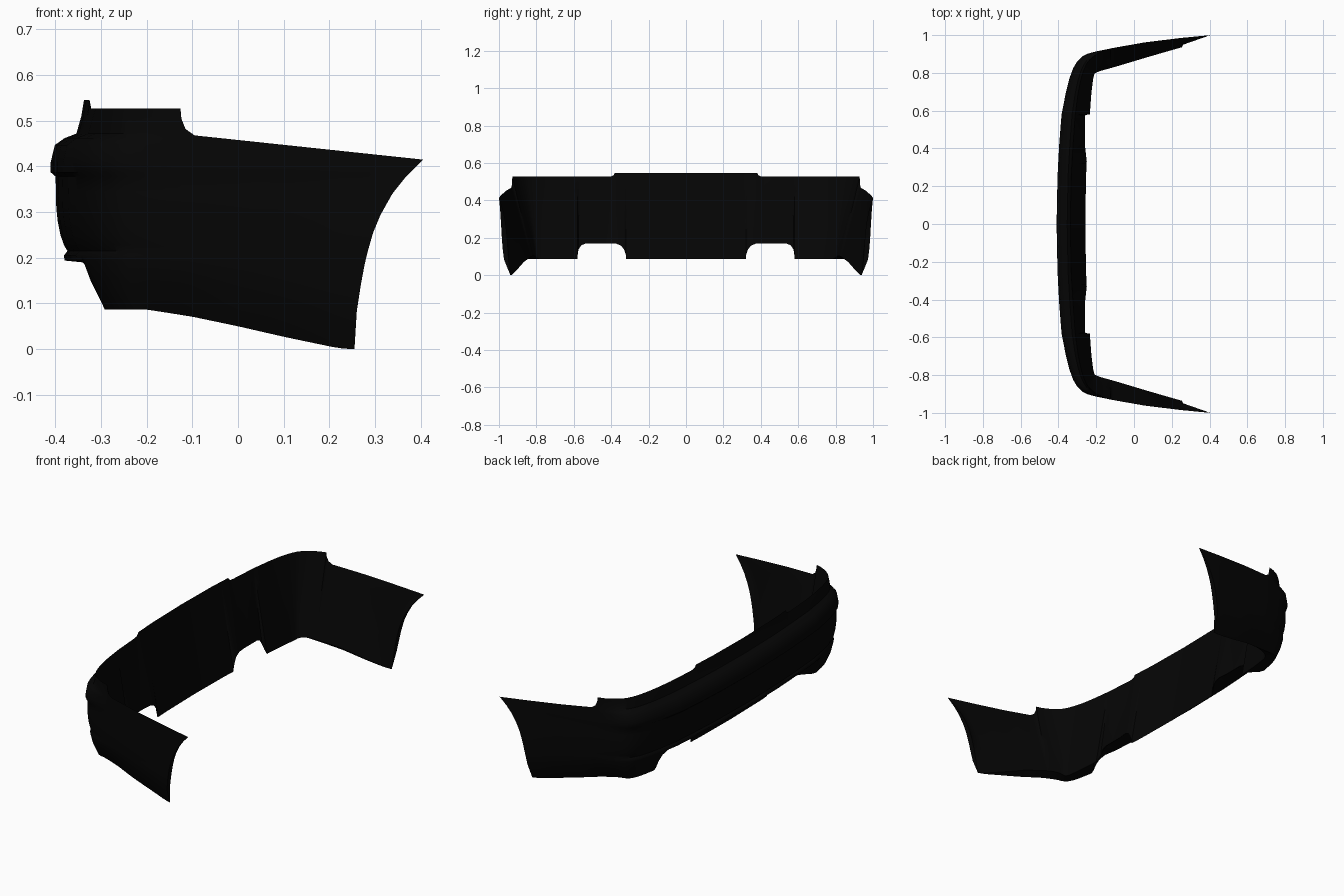
import bpy, bmesh, math

if "Cube" in bpy.data.objects:
    bpy.data.objects.remove(bpy.data.objects["Cube"])


def interp(x, pts, col=1, key=0):
    """Piecewise linear lookup in a list of rows sorted by the key column."""
    if x <= pts[0][key]:
        return pts[0][col]
    for a, b in zip(pts, pts[1:]):
        if x <= b[key]:
            t = (x - a[key]) / (b[key] - a[key])
            return a[col] + t * (b[col] - a[col])
    return pts[-1][col]


def smooth(x, lo, hi):
    t = min(1, max(0, (x - lo) / (hi - lo)))
    return t * t * (3 - 2 * t)


# plan outline: outer x, outer y, inner (bottom lip) x, inner y
PLAN = [(-.41, 0, -.258, 0), (-.405, .25, -.254, .25), (-.401, .33, -.25, .33),
        (-.396, .42, -.26, .42),
        (-.386, .55, -.26, .55), (-.3835, .578, -.26, .578), (-.383, .582, -.234, .58),
        (-.36, .70, -.226, .69),
        (-.342, .77, -.22, .74), (-.322, .825, -.215, .775), (-.30, .862, -.211, .79),
        (-.275, .887, -.208, .797), (-.25, .90, -.20, .802), (-.20, .914, -.175, .811),
        (-.10, .934, -.10, .832), (.06, .962, .06, .88), (.25, .985, .25, .935),
        (.405, 1.0, .405, .975)]
PLAN_TOP = [r for r in PLAN if not .3 < r[1] < .6]
# section, top to bottom: height, rear inset, side inset (0 outer .. 1 lip)
SECTION = [(.546, .48, 0), (.51, .44, 0), (.472, .37, 0), (.462, .2, 0), (.447, .06, 0),
           (.41, 0, 0), (.387, 0, 0), (.378, .07, .01), (.345, .075, .01), (.31, .08, .02),
           (.28, .1, .04), (.25, .14, .06), (.228, .19, .09), (.215, .24, .11),
           (.205, .19, .12), (.194, .2, .14), (.15, .29, .27), (.087, .52, .65),
           (.087, 1, 1)]
# recessed underside between the corners, replacing the last section rows
RECESS = [(.184, .84), (.09, .97), (.087, 1)]
# edge curves: top by y, top by x, tailpipe notch by y, lower edge drop by x, wheel arch by z
TOP_Y = [(.382, .546), (.388, .536), (.40, .529), (.42, .527)]
TOP_X = [(-.3, .6), (-.25, .527), (-.126, .527), (-.124, .505), (-.115, .482),
         (-.095, .468), (.405, .415)]
NOTCH = [(.32, 0), (.322, .11), (.33, .135), (.345, .157), (.375, .17), (.535, .17),
         (.56, .16), (.575, .138), (.58, .11), (.582, 0)]
DROP = [(-.22, 0), (-.1, .016), (0, .037), (.1, .06), (.22, .085), (.25, .087)]
ARCH = [(0, .255), (.06, .257), (.12, .265), (.2, .28), (.27, .30), (.33, .33),
        (.375, .365), (.415, .405)]
X0 = -.095

# stations along the half bumper, as outer plan positions
ys = [0, .08, .16, .25, .318, .32, .322, .33, .345, .375, .382, .388, .40, .42, .48, .535,
      .56, .575, .58, .582, .61, .64, .665, .69, .735, .77, .80, .825, .845, .862, .876, .887]
xs = [-.25, -.225, -.2, -.16, -.126, -.124, -.115, -.105, X0] + \
     [X0 + .5 * i / 14 for i in range(1, 15)]
stations = [(interp(y, PLAN, 0, 1), y) for y in ys] + [(x, interp(x, PLAN)) for x in xs]


def point(sx, sy, j):
    h, rear, side = SECTION[j]
    k = j - (len(SECTION) - 3)
    if k >= 0:
        c = smooth(sy, .60, .69)
        h = RECESS[k][0] + c * (h - RECESS[k][0])
        rear = RECESS[k][1] + c * (rear - RECESS[k][1])
    s = smooth(sx, -.33, -.13)
    # lower edge sweeps down towards the wheel, its inner lip a little higher
    low_x = sx if sx < X0 else X0 + (sx - X0) * .35 / .5
    if k == 1:
        side += .3 * min(1, max(0, low_x / .25))
    inset = rear + s * (side - rear)
    z = h
    if k == 2:
        z += .026 * s * min(1, max(0, 1 - low_x / .25))
    z -= interp(low_x, DROP) * min(1, max(0, (.36 - h) / .273))
    z = min(z, interp(sy, TOP_Y), interp(sx, TOP_X))
    if .32 <= sy <= .582:
        z = max(z, interp(sy, NOTCH))
    # side stations stretch to the curved wheel arch
    x, y = sx, sy
    if sx > X0:
        x = X0 + (sx - X0) * (interp(z, ARCH) - X0) / .5
        y = interp(x, PLAN)
    plan = PLAN if k >= 0 else PLAN_TOP
    ix, iy = interp(y, plan, 2, 1), interp(y, plan, 3, 1)
    return (x + inset * (ix - x), y + inset * (iy - y), z)


def inner_column(col, is_side):
    """Flat inner wall running straight from the top edge to the bottom lip."""
    top, low = col[0], col[-1]
    out = []
    for p in col:
        z = max(p[2], low[2])
        t = (top[2] - z) / (top[2] - low[2])
        x = p[0] if is_side else top[0] + t * (low[0] - top[0])
        out.append((x, top[1] + t * (low[1] - top[1]), z))
    out[-1] = low
    return out


def skin(bm, columns, flip=False):
    grid = [[bm.verts.new(p) for p in col] for col in columns]
    for a, b in zip(grid, grid[1:]):
        for j in range(len(a) - 1):
            f = (a[j], b[j], b[j + 1], a[j + 1])
            bm.faces.new(f[::-1] if flip else f)


def make_part(name, columns, flip=False):
    bm = bmesh.new()
    skin(bm, columns, flip)
    bmesh.ops.remove_doubles(bm, verts=bm.verts, dist=.0005)
    mesh = bpy.data.meshes.new(name)
    bm.to_mesh(mesh)
    bm.free()
    ob = bpy.data.objects.new(name, mesh)
    bpy.context.collection.objects.link(ob)
    mesh.materials.append(black)
    # second half
    mirror = ob.modifiers.new("mirror", 'MIRROR')
    mirror.use_axis = (False, True, False)
    mirror.merge_threshold = .0005
    bpy.ops.object.select_all(action='DESELECT')
    bpy.context.view_layer.objects.active = ob
    ob.select_set(True)
    bpy.ops.object.shade_smooth_by_angle(angle=math.radians(45))


black = bpy.data.materials.new("black_plastic")
black.diffuse_color = (.0016, .0016, .0016, 1)
black.use_nodes = True
black.node_tree.nodes["Principled BSDF"].inputs["Base Color"].default_value = black.diffuse_color

# outer skin, ending in a return flange inside the wheel arch
rows = range(len(SECTION))
outer = [[point(x, y, j) for j in rows] for x, y in stations]
flange = [(x, min(y, 1 - .35 * (.405 - x)), z) for x, y, z in outer[-1]]
make_part("outer_skin", outer + [flange])

# inner wall
inner = [inner_column(c, s[0] > X0) for c, s in zip(outer, stations)]
make_part("inner_wall", inner[:-1] + [flange], flip=True)
